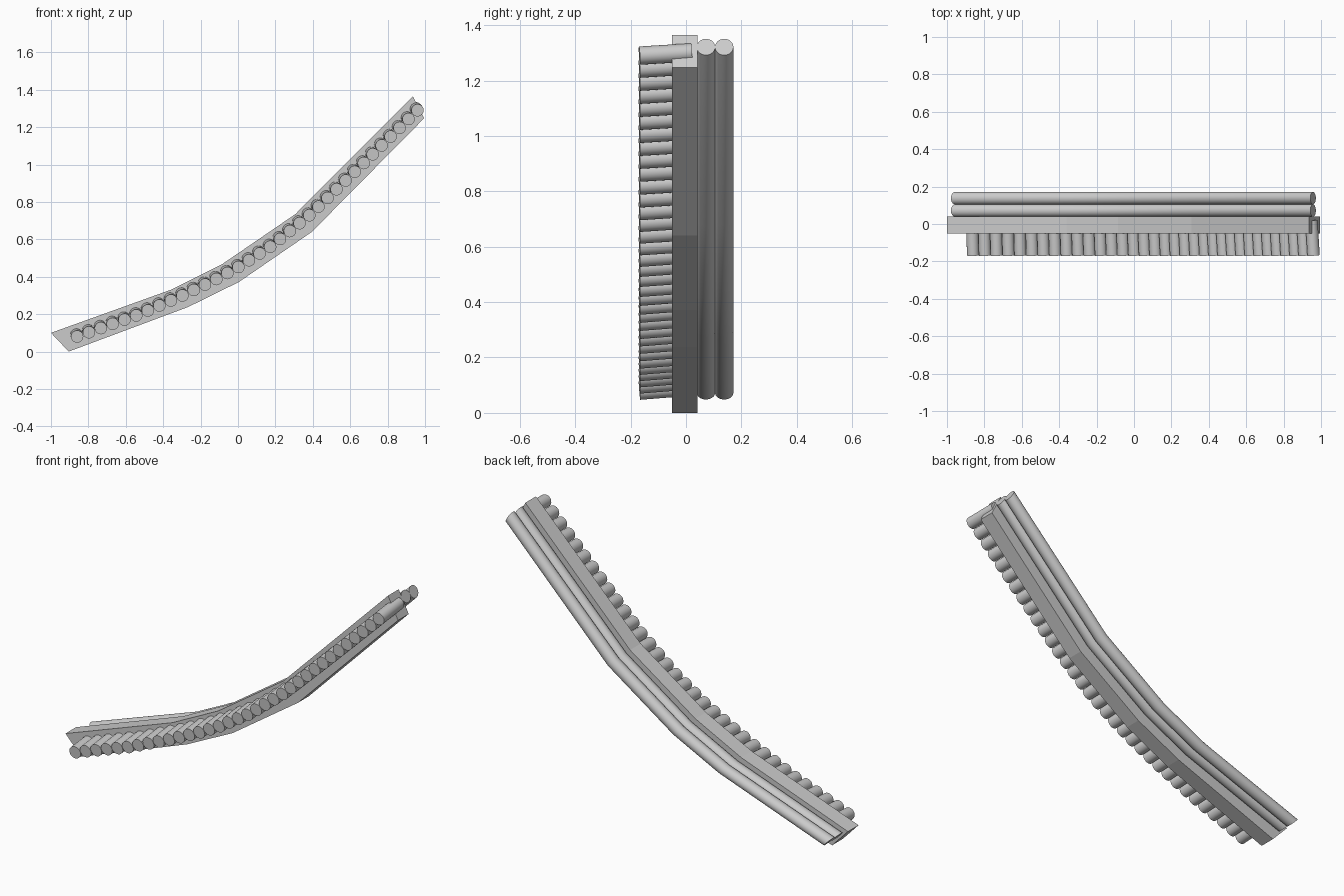
import bpy, bmesh
from math import sin, cos, pi, radians
from mathutils import Vector

if "Cube" in bpy.data.objects:
    bpy.data.objects.remove(bpy.data.objects["Cube"])

# Matching stations (x, z) along the upper and lower edges of the bent beam
TOP = [(-1.0, 0.10), (-0.36, 0.33), (-0.085, 0.467), (0.307, 0.735), (0.935, 1.365)]
BOTTOM = [(-0.905, 0.0), (-0.267, 0.238), (0.005, 0.372), (0.395, 0.64), (0.995, 1.247)]
# Centre line of the roller row on its front end
ROW = [(-0.86, 0.08), (-0.54, 0.194), (-0.30, 0.298), (-0.12, 0.385), (0.0, 0.45),
       (0.18, 0.565), (0.39, 0.735), (0.67, 1.005), (0.96, 1.29)]


def sweep(name, rings, smooth=False):
    """Skin a list of closed rings and cap both ends."""
    bm = bmesh.new()
    loops = [[bm.verts.new(p) for p in ring] for ring in rings]
    n = len(loops[0])
    for a, b in zip(loops, loops[1:]):
        for i in range(n):
            j = (i + 1) % n
            bm.faces.new((a[i], a[j], b[j], b[i]))
    bm.faces.new(loops[0])
    bm.faces.new(loops[-1])
    bmesh.ops.recalc_face_normals(bm, faces=bm.faces)
    mesh = bpy.data.meshes.new(name)
    bm.to_mesh(mesh)
    bm.free()
    obj = bpy.data.objects.new(name, mesh)
    bpy.context.collection.objects.link(obj)
    if smooth:
        bpy.ops.object.select_all(action='DESELECT')
        bpy.context.view_layer.objects.active = obj
        obj.select_set(True)
        bpy.ops.object.shade_smooth_by_angle(angle=radians(35))
    return obj


def circle(centre, u, v, r, n=32):
    return [centre + r * (cos(2 * pi * i / n) * u + sin(2 * pi * i / n) * v) for i in range(n)]


def along(points, count):
    """Evenly spaced points and tangents on a polyline."""
    pts = [Vector((x, 0, z)) for x, z in points]
    lengths = [(b - a).length for a, b in zip(pts, pts[1:])]
    total = sum(lengths)
    for k in range(count):
        d, i = total * k / (count - 1), 0
        while i < len(lengths) - 1 and d > lengths[i]:
            d -= lengths[i]
            i += 1
        t = (pts[i + 1] - pts[i]).normalized()
        yield pts[i] + t * d, t


Y = Vector((0, 1, 0))

# Bent beam
sweep("beam", [[(t[0], -0.05, t[1]), (t[0], 0.041, t[1]), (b[0], 0.041, b[1]), (b[0], -0.05, b[1])]
               for t, b in zip(TOP, BOTTOM)])

# Two long rails on the back, with the same slanted ends as the beam
for k, y in enumerate((0.072, 0.138)):
    rings = []
    for i, (t, b) in enumerate(zip(TOP, BOTTOM)):
        a, c = Vector((t[0], y, t[1])), Vector((b[0], y, b[1]))
        mid = (a + c) / 2 + (a - c).normalized() * 0.017
        if i == 0:
            mid += Vector((0.008, 0, 0.01))
        rings.append(circle(mid, (a - c).normalized(), Y, 0.033))
    sweep(f"rail_{k + 1}", rings, True)

# Row of short, slightly tilted rollers set into the front
for k, (p, t) in enumerate(along(ROW, 34)):
    up = Vector((-t.z, 0, t.x))
    front = p - 0.168 * Y
    back = p + 0.02 * Y + up * 0.016
    v = (back - front).normalized().cross(t)
    sweep(f"roller_{k + 1}", [circle(front, t, v, 0.033, 24), circle(back, t, v, 0.033, 24)], True)
